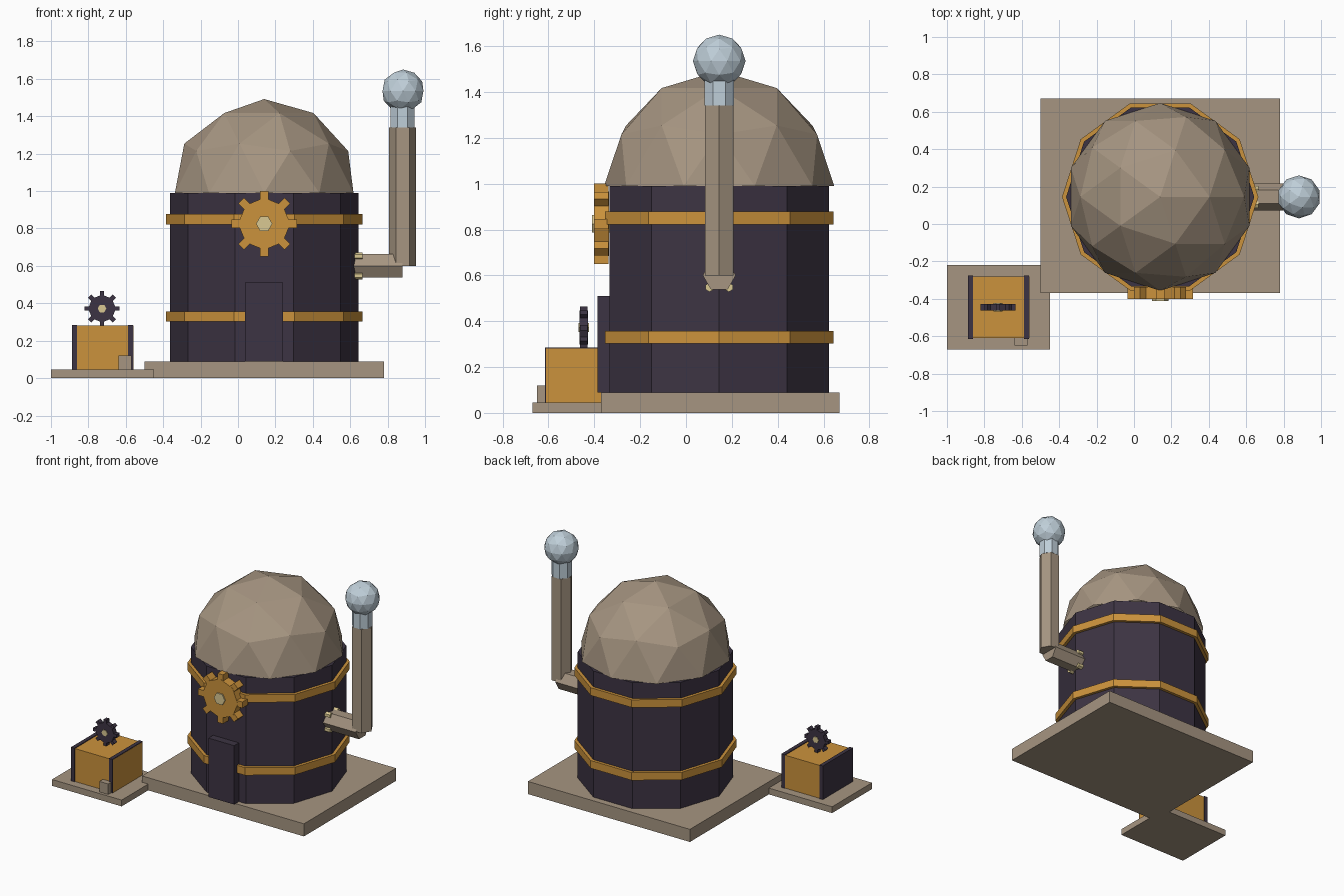
import bpy, bmesh, math
from mathutils import Matrix, Vector

if "Cube" in bpy.data.objects:
    bpy.data.objects.remove(bpy.data.objects["Cube"])


def material(name, rgb):
    m = bpy.data.materials.new(name)
    m.diffuse_color = (*rgb, 1)
    m.use_nodes = True
    m.node_tree.nodes["Principled BSDF"].inputs["Base Color"].default_value = m.diffuse_color
    return m


STONE = material("stone", (0.38, 0.30, 0.22))
DARK = material("dark_metal", (0.046, 0.034, 0.056))
BRASS = material("brass", (0.60, 0.29, 0.045))
PALE = material("pale_brass", (0.70, 0.58, 0.29))
GLASS = material("pale_glass", (0.52, 0.62, 0.69))
CX, CY = 0.14, 0.145           # axis of the tank
PX = 0.88                      # axis of the upright pipe
ROT_Y = Matrix.Rotation(math.pi / 2, 4, 'Y')
ROT_X = Matrix.Rotation(math.pi / 2, 4, 'X')


def finish(name, bm, mat):
    me = bpy.data.meshes.new(name)
    bm.to_mesh(me)
    bm.free()
    me.materials.append(mat)
    ob = bpy.data.objects.new(name, me)
    bpy.context.collection.objects.link(ob)
    return ob


def add_box(bm, lo, hi, rot=Matrix()):
    lo, hi = Vector(lo), Vector(hi)
    mat = Matrix.Translation((lo + hi) / 2) @ Matrix.Diagonal((*(hi - lo), 1))
    bmesh.ops.create_cube(bm, size=1, matrix=rot @ mat)


def box(name, lo, hi, mat):
    bm = bmesh.new()
    add_box(bm, lo, hi)
    return finish(name, bm, mat)


def add_prism(bm, sides, r, depth, matrix, turn=math.pi / 2):
    # Prism along local z, first corner on local +y by default
    bmesh.ops.create_cone(bm, cap_ends=True, segments=sides, radius1=r, radius2=r, depth=depth,
                          matrix=matrix @ Matrix.Rotation(turn, 4, 'Z'))


def prism(name, sides, r, depth, centre, mat, rot=Matrix(), turn=math.pi / 2):
    bm = bmesh.new()
    add_prism(bm, sides, r, depth, Matrix.Translation(centre) @ rot, turn)
    return finish(name, bm, mat)


def ball(name, r, centre, mat, half=False):
    bm = bmesh.new()
    bmesh.ops.create_icosphere(bm, subdivisions=2, radius=r)
    if half:
        low = [v for v in bm.verts if v.co.z < -0.01]
        bmesh.ops.delete(bm, geom=low, context='VERTS')
    bmesh.ops.translate(bm, verts=bm.verts, vec=centre)
    return finish(name, bm, mat)


def gear(name, outer, centre, mat):
    # Eight-sided wheel facing -y with a square tooth on every corner
    bm = bmesh.new()
    t, w = outer * 0.19, outer * 0.125
    add_prism(bm, 8, outer * 0.8, 2 * t, Matrix())
    for i in range(8):
        add_box(bm, (outer * 0.6, -w, -t * 0.96), (outer, w, t * 0.96),
                Matrix.Rotation(i * math.pi / 4, 4, 'Z'))
    bmesh.ops.transform(bm, matrix=Matrix.Translation(centre) @ ROT_X, verts=bm.verts)
    finish(name, bm, mat)
    prism(name + "_hub", 6, outer * 0.25, outer * 0.48, centre, PALE, ROT_X)


# Base slabs
box("main_base", (-0.5, -0.37, 0), (0.78, 0.67, 0.09), STONE)
box("small_base", (-1, -0.67, 0), (-0.45, -0.22, 0.045), STONE)

# Ten-sided tank, bands and faceted dome
prism("tank", 10, 0.503, 0.90, (CX, CY, 0.54), DARK)
for label, z in (("lower", 0.33), ("upper", 0.85)):
    prism(label + "_band", 10, 0.525, 0.055, (CX, CY, z), BRASS)
ball("dome", 0.502, (CX, CY, 0.99), STONE, half=True)

# Door and front gear
box("door", (0.037, -0.387, 0.09), (0.24, -0.33, 0.51), DARK)
gear("front_gear", 0.175, (CX, -0.369, 0.825), BRASS)

# Side pipe with its four bolts, collar and ball
prism("side_pipe", 6, 0.072, 0.28, (0.74, CY, 0.6), STONE, ROT_Y, 0)
prism("upright_pipe", 6, 0.072, 0.74, (PX, CY, 0.97), STONE)
bm = bmesh.new()
for sy in (-1, 1):
    for sz in (-1, 1):
        pos = (0.635, CY + sy * 0.042, 0.6 + sz * 0.052)
        add_prism(bm, 6, 0.02, 0.06, Matrix.Translation(pos) @ ROT_Y)
finish("pipe_bolts", bm, PALE)
prism("collar", 8, 0.069, 0.12, (PX, CY, 1.40), GLASS, turn=math.pi / 8)
ball("pipe_ball", 0.115, (PX + 0.002, CY, 1.535), GLASS)

# Small machine box with end straps, step and gear
box("machine_box", (-0.887, -0.61, 0.045), (-0.56, -0.28, 0.28), BRASS)
for label, x in (("left", -0.888), ("right", -0.588)):
    box(label + "_strap", (x, -0.616, 0.045), (x + 0.027, -0.275, 0.285), DARK)
box("machine_step", (-0.64, -0.65, 0.045), (-0.57, -0.60, 0.12), STONE)
gear("machine_gear", 0.093, (-0.727, -0.446, 0.372), DARK)
